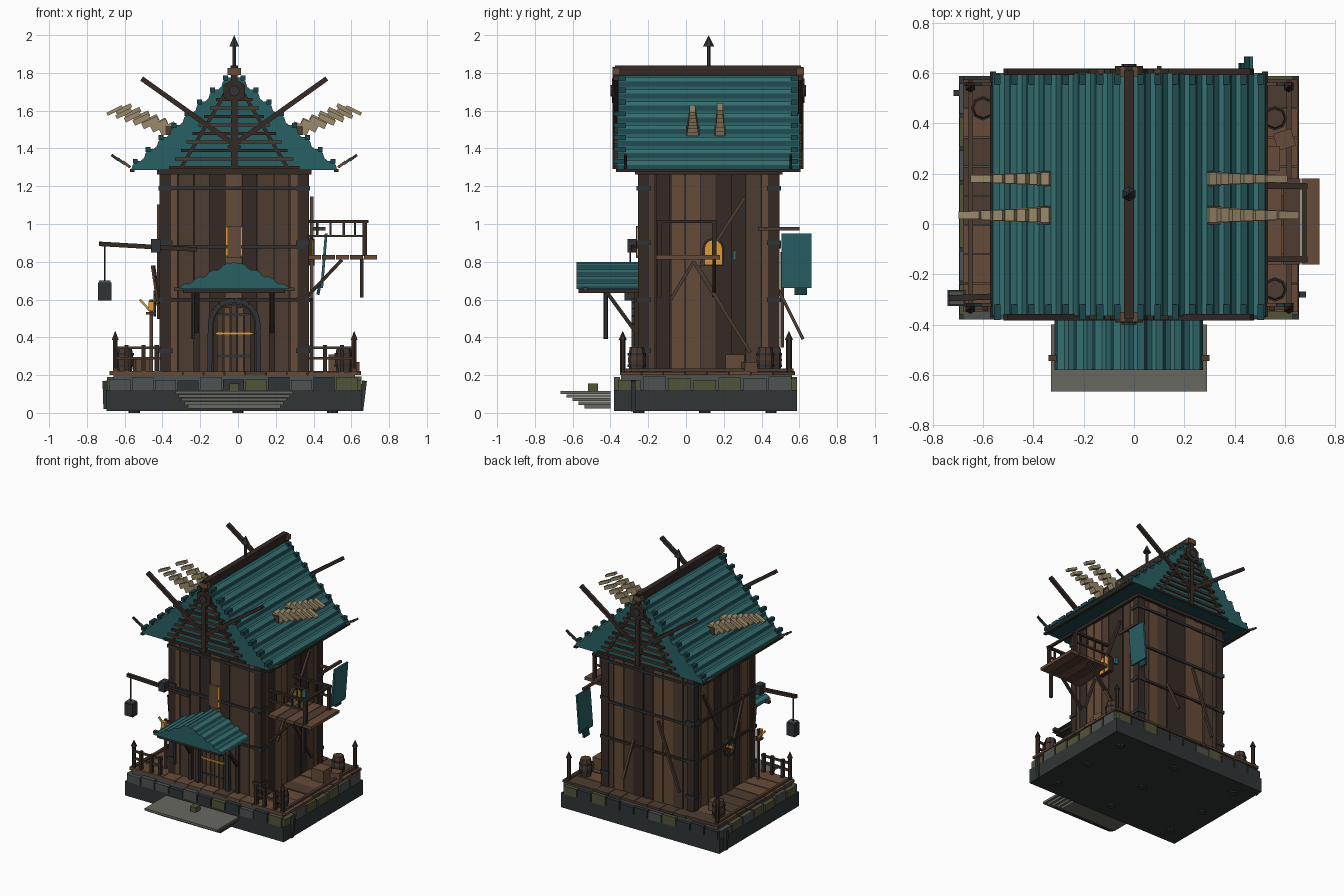
import bpy, bmesh, math, random
from mathutils import Vector, Matrix

if "Cube" in bpy.data.objects:
    bpy.data.objects.remove(bpy.data.objects["Cube"])

random.seed(4)
CX = -0.02   # building centre line in x
CY = 0.12    # building centre line in y


def mat(name, r, g, b):
    m = bpy.data.materials.new(name)
    m.diffuse_color = (r, g, b, 1)
    m.use_nodes = True
    m.node_tree.nodes["Principled BSDF"].inputs["Base Color"].default_value = m.diffuse_color
    return m


DARK = mat("dark_wood", .035, .023, .018)
MID = mat("mid_wood", .075, .045, .03)
BROWN = mat("brown_wood", .13, .07, .04)
TAN = mat("pale_wood", .33, .26, .15)
TEAL = mat("teal", .022, .115, .125)
TEAL2 = mat("teal_light", .035, .16, .165)
TEAL3 = mat("teal_dark", .012, .06, .068)
STONE = mat("stone", .075, .085, .08)
MOSS = mat("mossy_stone", .085, .088, .04)
PALE = mat("pale_stone", .14, .14, .12)
BASE = mat("base_stone", .03, .036, .036)
IRON = mat("iron", .03, .033, .038)
GLOW = mat("amber", .75, .32, .03)


class Part:
    """Collects simple solids into one named object."""
    def __init__(self, name):
        self.name, self.bm, self.mats = name, bmesh.new(), []

    def paint(self, faces, m):
        if m not in self.mats:
            self.mats.append(m)
        for f in faces:
            f.material_index = self.mats.index(m)

    def box(self, x0, x1, y0, y1, z0, z1, m, rot=None):
        M = Matrix.Translation(((x0+x1)/2, (y0+y1)/2, (z0+z1)/2))
        if rot:
            M = M @ Matrix.Rotation(rot[0], 4, rot[1])
        r = bmesh.ops.create_cube(self.bm, size=1, matrix=M @ Matrix.Diagonal((x1-x0, y1-y0, z1-z0, 1)))
        self.paint({f for v in r['verts'] for f in v.link_faces}, m)

    def beam(self, a, b, w, m, sides=4, w2=None):
        a, b = Vector(a), Vector(b)
        M = Matrix.Translation((a+b)/2) @ (b-a).to_track_quat('Z', 'Y').to_matrix().to_4x4()
        if sides == 4:
            M = M @ Matrix.Rotation(math.pi/4, 4, 'Z')
        k = .7071 if sides == 4 else .5
        r = bmesh.ops.create_cone(self.bm, cap_ends=True, segments=sides, radius1=w*k,
                                  radius2=(w if w2 is None else w2)*k, depth=(b-a).length, matrix=M)
        self.paint({f for v in r['verts'] for f in v.link_faces}, m)

    def prism(self, pts, y0, y1, m, side_mats=None):
        lo = [self.bm.verts.new((x, y0, z)) for x, z in pts]
        hi = [self.bm.verts.new((x, y1, z)) for x, z in pts]
        self.paint([self.bm.faces.new(lo), self.bm.faces.new(hi[::-1])], m)
        for i in range(len(pts)):
            j = (i+1) % len(pts)
            f = self.bm.faces.new((lo[j], lo[i], hi[i], hi[j]))
            self.paint([f], side_mats[i] if side_mats else m)

    def done(self):
        bmesh.ops.recalc_face_normals(self.bm, faces=self.bm.faces)
        me = bpy.data.meshes.new(self.name)
        self.bm.to_mesh(me)
        for m in self.mats:
            me.materials.append(m)
        ob = bpy.data.objects.new(self.name, me)
        bpy.context.collection.objects.link(ob)


def ribbed_roof(name, half, z0, z1, y0, y1, ribs, h):
    """Gable roof whose ribs run along the ridge."""
    d = Vector((half, z0-z1))
    n = Vector((z1-z0, half)).normalized()*h
    side, cols = [], []
    for i in range(ribs):
        for t, up, c in ((0, 0, TEAL), (.25, 0, TEAL2), (.4, 1, TEAL2), (.75, 1, TEAL3)):
            side.append(Vector((0, z1)) + d*((i+t)/ribs) + n*up)
            cols.append(c)
    side.append(Vector((half, z0)))
    pts = [(CX+p.x, p.y) for p in side] + [(CX-p.x, p.y) for p in side[:0:-1]]
    p = Part(name)
    p.prism(pts, y0, y1, TEAL, cols + [TEAL3] + cols[::-1])
    p.done()


# foundation: dark plinth, stone course, cap slab
p = Part("foundation")
p.box(-.695, .655, -.38, .587, .01, .12, BASE)
p.box(-.66, .62, -.345, .56, .12, .2, STONE)
for x in (-.55, 0, .5):
    for y in (-.25, .1, .45):
        p.beam((x, y, 0), (x, y, .02), .06, BASE, 8)
for s, y in ((0, -.365), (1, .572)):
    for i in range(11):
        x = -.68 + i*.12
        p.box(x, x+.112, y-.015, y+.015, .115, .17+random.random()*.025, random.choice((STONE, MOSS, BASE, STONE)))
for x in (-.675, .635):
    for i in range(7):
        y = -.36 + i*.133
        p.box(x-.018, x+.018, y, y+.12, .115, .17+random.random()*.025, random.choice((STONE, MOSS, STONE)))
p.beam((-.70, .52, .02), (-.705, .52, .17), .025, BASE)
p.beam((.65, -.28, .01), (.67, -.28, .17), .025, BASE)
p.done()

p = Part("front_steps")
for i in range(5):
    e = i*.016
    p.box(-.33+e, .29-e, -.665+2*e, -.40, .1-.019*i, .117-.019*i, PALE)
p.box(-.045, .005, -.52, -.465, .117, .155, MOSS)
p.done()

p = Part("deck_planks")
for i in range(8):
    y = -.35 + i*.116
    for a, b in ((-.68, -.40), (.37, .65)):
        p.box(a, b, y, y+.112, .2, .215+random.random()*.008, random.choice((BROWN, MID, BROWN)))
for i in range(7):
    x = -.4 + i*.11
    p.box(x, x+.106, -.35, -.24, .2, .218, random.choice((BROWN, MID)))
    p.box(x, x+.106, .48, .578, .2, .218, random.choice((BROWN, MID)))
p.done()

# tower body clad in uneven planks
X0, X1, Y0, Y1 = -.40, .36, -.24, .48
p = Part("tower_walls")
p.box(X0, X1, Y0, Y1, .2, 1.285, DARK)
woods = (DARK, MID, BROWN, MID, DARK, BROWN)
for i in range(9):
    w, d = (X1-X0)/9, (Y1-Y0)/9
    for s, y in ((-1, Y0), (1, Y1)):
        o = .004 + random.random()*.01
        p.box(X0+i*w, X0+(i+1)*w-.005, y-o, y+o, .21, 1.28, woods[(i*2+i//3+s) % 6])
    for s, x in ((-1, X0), (1, X1)):
        o = .004 + random.random()*.01
        p.box(x-o, x+o, Y0+i*d, Y0+(i+1)*d-.005, .21, 1.28, woods[(i*3+i//2+s) % 6])
p.done()

p = Part("tower_frame")
for x in (X0+.015, X1-.015):
    for y in (Y0+.015, Y1-.015):
        p.box(x-.03, x+.03, y-.03, y+.03, .2, 1.285, DARK)
        for z in (.33, .6, .9, 1.19):
            p.box(x-.037, x+.037, y-.037, y+.037, z-.012, z+.012, IRON)
for z in (.6, .88, 1.19):
    for y in (Y0-.016, Y1+.016):
        p.box(X0, X1, y-.006, y+.006, z-.009, z+.009, IRON if z > .7 else DARK)
    p.box(X0-.022, X0-.008, Y0, Y1, z-.01, z+.01, DARK)
p.box(X0-.03, X1+.03, Y0-.03, Y1+.03, 1.262, 1.285, DARK)
# raking braces on side and back walls
for a, b in (((.39, .31, 1.14), (.39, .08, .78)), ((.39, .04, .8), (.39, -.08, .6)),
             ((.39, .04, .8), (.39, .34, .32)), ((.39, .2, .55), (.39, .06, .78)),
             ((-.42, .4, 1.1), (-.42, .2, .75)), ((-.42, -.1, .9), (-.42, .05, .5)),
             ((.1, .49, .65), (.1, .62, .39)), ((-.3, .51, .35), (-.12, .51, .85)),
             ((-.45, -.2, .78), (-.42, -.22, .58))):
    p.beam(a, b, .017, MID)
p.done()

# main roof and gable framing
ribbed_roof("main_roof", .545, 1.287, 1.79, -.365, .6, 8, .014)
p = Part("roof_trim")
p.box(CX-.02, CX+.02, -.375, .61, 1.785, 1.84, DARK)
for y, s in ((-.37, -1), (.605, 1)):
    for i in range(9):
        z = 1.3 + i*.045
        h = (1.8-z)*.69
        p.box(CX-h, CX+h, y-.012, y+.01, z-.008, z+.008, MID if i % 2 else DARK)
    p.box(CX-.017, CX+.017, y-.018, y+.018, 1.29, 1.83, DARK)
    p.box(CX-.035, CX+.035, y-.02, y+.02, 1.79, 1.825, BROWN)
    p.beam((CX, y-.022, 1.705), (CX, y+.022, 1.705), .13, DARK, 6)
    p.beam((CX, y-.03, 1.705), (CX, y+.03, 1.705), .06, IRON, 8)
    for m in (-1, 1):
        p.beam((CX+m*.49, y, 1.77), (CX-m*.03, y, 1.40), .026, DARK)
        p.beam((CX+m*.02, y, 1.74), (CX+m*.28, y, 1.30), .018, DARK)
        # clips along the verge and curled shards at the eave corners
        for i in range(8):
            t = (i+.6)/8
            p.beam((CX+m*(.545*t+.006), y-.012, 1.81-.503*t), (CX+m*(.545*t+.006), y-s*.05, 1.81-.503*t), .026, TEAL3)
        for i in range(3):
            x, z = CX+m*(.55+i*.03), 1.3+i*.018
            p.beam((x, y-s*.05, z), (x+m*.04, y-s*.05, z+.03), .014, (BROWN, TEAL3, DARK)[i])
for m in (-1, 1):
    p.box(CX+m*.54-.012, CX+m*.54+.012, -.37, .605, 1.275, 1.29, DARK)
p.done()

p = Part("finial")
p.beam((CX, CY, 1.82), (CX, CY, 1.95), .02, IRON, 6)
p.beam((CX, CY, 1.94), (CX, CY, 2.0), .06, IRON, 6, 0)
p.done()

# pale slats flaring off both slopes
p = Part("flared_shingles")
for m in (-1, 1):
    for y, n, wd in ((.035, 7, .06), (.18, 6, .05)):
        p.box(CX+m*.335-.03, CX+m*.335+.03, y-wd*.6, y+wd*.6, 1.47, 1.52, MID)
        for i in range(n):
            x, z = CX+m*(.35+i*.047), 1.505+i*.016+(y > .1)*i*.005
            w, t = wd*(1-.08*i)/2, .042-.004*i
            p.box(x-.045, x+.045, y-w, y+w, z-t/2, z+t/2, TAN, (m*.45, 'Y'))
p.done()

# porch roof, door and upper window
ribbed_roof("porch_roof", .295, .655, .8, -.58, -.24, 4, .01)
p = Part("porch_frame")
p.box(-.29, .25, -.57, -.25, .635, .655, DARK)
p.box(-.34, .30, -.545, -.52, .645, .665, MID)
for m in (-1, 1):
    p.beam((CX+m*.2, -.26, .42), (CX+m*.2, -.42, .64), .02, DARK)
    p.box(CX+m*.2-.015, CX+m*.2+.015, -.275, -.25, .22, .64, DARK)
p.beam((-.24, -.425, .39), (-.24, -.425, .64), .022, IRON, 6)
p.done()

p = Part("front_door")
arc = [(CX+.11*math.cos(a), .47+.11*math.sin(a)) for a in [math.pi*i/10 for i in range(11)]]
p.prism([(CX+.11, .22)] + arc + [(CX-.11, .22)], -.268, -.24, DARK)
for i in range(5):
    x = CX-.09+i*.036
    p.box(x, x+.031, -.276, -.255, .22, .57-.012*abs(i-2)**2, BROWN if i % 2 else MID)
ring = [(CX+.13, .22)] + [(CX+(x-CX)*1.15, .47+(z-.47)*1.15) for x, z in arc] + [(CX-.13, .22)]
for a, b in zip(ring, ring[1:]):
    p.beam((a[0], -.275, a[1]), (b[0], -.275, b[1]), .026, IRON)
p.box(CX-.1, CX+.1, -.283, -.27, .415, .425, GLOW)
for z in (.3, .52):
    p.box(CX-.09, CX+.09, -.282, -.27, z-.008, z+.008, IRON)
p.done()

p = Part("windows")
p.box(CX-.045, CX+.045, -.262, -.24, .83, .985, GLOW)
p.box(CX-.035, CX+.035, -.266, -.24, .82, .99, BROWN)
p.beam((.355, .145, .87), (.395, .145, .87), .115, DARK, 12)
p.box(.36, .395, .088, .202, .78, .87, DARK)
p.beam((.36, .145, .87), (.4, .145, .87), .09, GLOW, 12)
p.box(.36, .4, .1, .19, .785, .87, GLOW)
p.box(.395, .405, .142, .148, .78, .92, DARK)
p.box(.37, .4, .25, .265, .81, .86, TEAL2)
p.done()

# side balcony
p = Part("balcony")
for i in range(5):
    p.box(.37+i*.074, .44+i*.074, -.16, .18, .812, .835, MID if i % 2 else BROWN)
for y in (-.14, .15):
    p.box(.37, .69, y-.01, y+.01, 1.005, 1.022, DARK)
    p.box(.37, .68, y-.007, y+.007, .93, .942, MID)
    p.box(.66, .684, y-.012, y+.012, .83, 1.02, DARK)
    for x in (.42, .49, .56, .62):
        p.box(x-.006, x+.006, y-.006, y+.006, .93, 1.01, DARK)
    p.beam((.37, y, .62), (.55, y, .81), .018, DARK)
p.box(.665, .685, -.15, .16, 1.005, 1.022, DARK)
p.box(.645, .665, -.15, -.13, .61, .82, DARK)
p.done()

p = Part("hanging_banner")
p.beam((.455, .38, .975), (.455, .6, .975), .018, MID)
p.beam((.38, .46, .975), (.46, .46, .975), .018, MID)
p.box(.448, .462, .505, .665, .66, .95, TEAL, (.08, 'Y'))
p.box(.42, .436, .575, .64, .625, .68, TEAL3, (.2, 'Y'))
p.done()

# hoist with hanging weight
p = Part("hoist")
p.beam((-.735, -.295, .895), (-.22, -.275, .865), .024, DARK)
p.box(-.46, -.41, -.31, -.24, .85, .92, IRON)
p.beam((-.705, -.295, .69), (-.705, -.295, .88), .01, IRON, 6)
p.box(-.74, -.67, -.325, -.262, .595, .69, IRON)
p.box(-.735, -.675, -.32, -.267, .69, .7, STONE)
p.done()

p = Part("wall_wheel")
for i in range(10):
    a, b = [2*math.pi*k/10 for k in (i, i+1)]
    q = [(-.44, .1+.065*math.cos(t), .58+.065*math.sin(t)) for t in (a, b)]
    p.beam(q[0], q[1], .014, IRON)
    if i % 2 == 0:
        p.beam((-.44, .1, .58), q[0], .009, MID)
p.beam((-.40, .1, .58), (-.47, .1, .58), .025, GLOW, 8)
p.done()

p = Part("lantern_post")
p.beam((-.46, -.22, .22), (-.46, -.22, .6), .018, MID)
p.box(-.487, -.433, -.247, -.193, .52, .535, MID)
p.beam((-.46, -.22, .535), (-.52, -.22, .6), .012, GLOW)
p.box(-.475, -.445, -.26, -.23, .54, .59, GLOW)
p.done()

# railing posts, rails, and clutter on deck
p = Part("deck_railing")
for x in (-.65, .615):
    for y in (-.335, .545):
        p.beam((x, y, .2), (x, y, .39), .03, DARK, 6)
        p.beam((x, y, .385), (x, y, .435), .044, DARK, 6, 0)
    p.box(x-.01, x+.01, -.35, .57, .218, .234, MID)
for m in (-1, 1):
    for d in (.57, .48, .41):
        p.box(CX+m*d-.011, CX+m*d+.011, -.345, -.32, .2, .36, DARK)
    for z in (.29, .345):
        p.box(*sorted((CX+m*.635, CX+m*.39)), -.34, -.325, z-.007, z+.007, MID)
p.done()

p = Part("barrels_and_crates")
for x, y in ((.56, -.26), (.56, .42), (-.6, .46)):
    p.beam((x, y, .21), (x, y, .28), .075, MID, 8, .095)
    p.beam((x, y, .28), (x, y, .35), .095, MID, 8, .075)
    for z in (.25, .31):
        p.beam((x, y, z-.007), (x, y, z+.007), .097, IRON, 8)
p.box(.48, .58, .21, .31, .215, .31, BROWN)
p.box(.56, .635, .3, .37, .215, .27, BROWN, (.3, 'Z'))
p.box(-.55, -.47, .32, .4, .215, .29, BROWN, (.2, 'Z'))
p.done()
